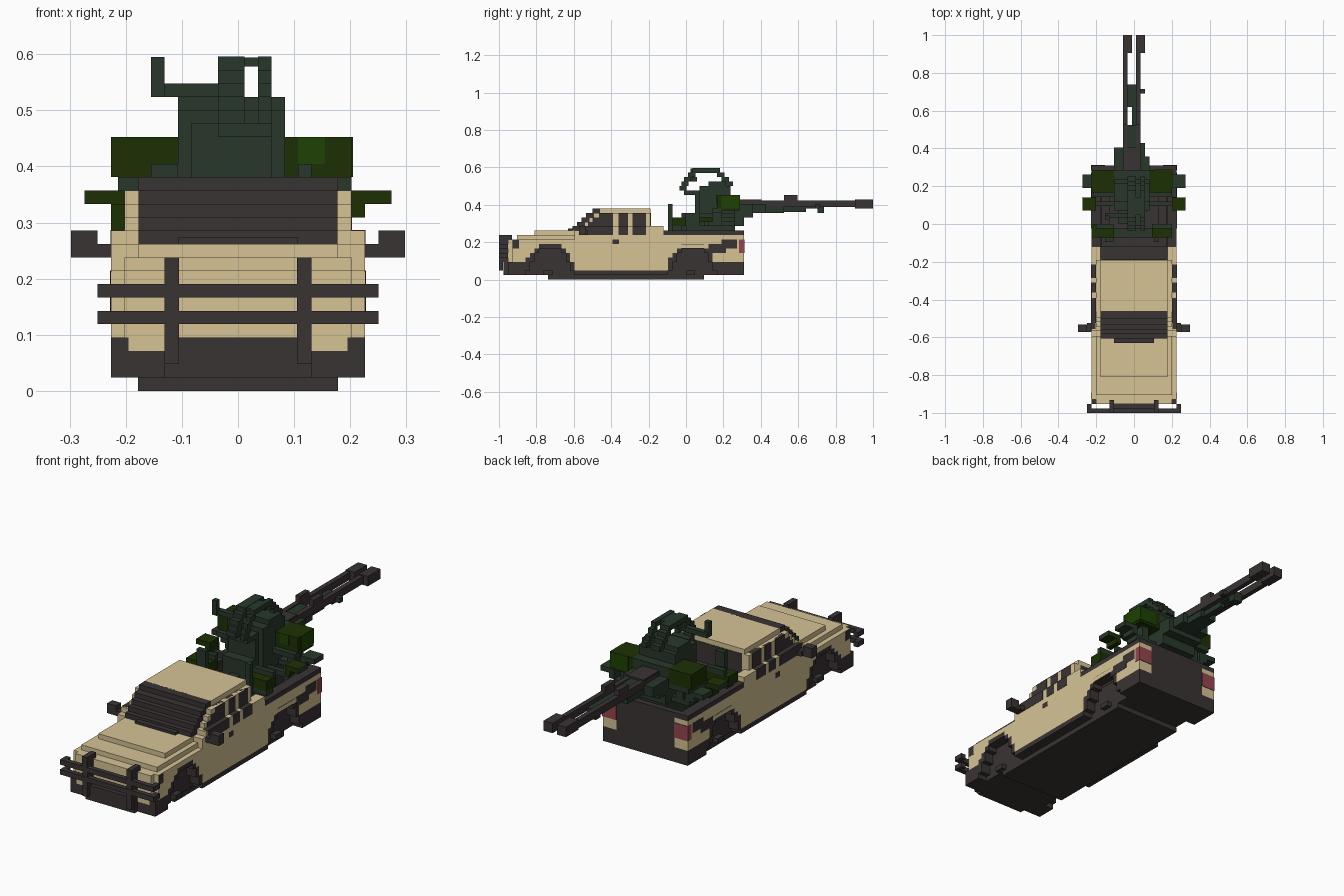
import bpy, bmesh

if "Cube" in bpy.data.objects:
    bpy.data.objects.remove(bpy.data.objects["Cube"])

U = 2 / 84  # size of one block


def material(name, rgb):
    m = bpy.data.materials.new(name)
    m.use_nodes = True
    m.diffuse_color = (*rgb, 1)
    m.node_tree.nodes["Principled BSDF"].inputs["Base Color"].default_value = (*rgb, 1)
    return m


TAN = material("sand_paint", (0.67, 0.55, 0.30))
DARK = material("dark_trim", (0.042, 0.033, 0.034))
GREEN = material("gun_green", (0.021, 0.039, 0.023))
OLIVE = material("olive_drab", (0.012, 0.030, 0.001))
BRIGHT = material("bright_green", (0.013, 0.052, 0.001))
RED = material("tail_red", (0.30, 0.06, 0.075))


def part(name, mat, boxes, mirror=False):
    """Boxes (x0, x1, y0, y1, z0, z1) in blocks; y counts from the front."""
    bm = bmesh.new()
    if mirror:
        boxes = list(boxes) + [(-b[1], -b[0], *b[2:]) for b in boxes]
    for x0, x1, y0, y1, z0, z1 in boxes:
        made = bmesh.ops.create_cube(bm, size=1)
        for v in made["verts"]:
            v.co.x = (x1 if v.co.x > 0 else x0) * U
            v.co.y = (y1 if v.co.y > 0 else y0) * U - 1
            v.co.z = (z1 if v.co.z > 0 else z0) * U
    mesh = bpy.data.meshes.new(name)
    bm.to_mesh(mesh)
    bm.free()
    mesh.materials.append(mat)
    ob = bpy.data.objects.new(name, mesh)
    bpy.context.collection.objects.link(ob)
    return ob


# Underside and dark core that shows inside the wheel arches
part("underbody", DARK, [(-7.5, 7.5, 11, 46, 0, 1)])
part("chassis", DARK, [(-7.4, 7.4, 3, 34, 1, 8), (-7.4, 7.4, 34, 54.5, 1, 7)])
part("rockers", DARK, [(7.4, 9.5, 17, 38, 1, 2)], True)
part("axles", DARK, [(7.4, 8.5, y, y + 2, 1, 2) for y in (10, 42)], True)

# Body sides, one column per block, with dark stepped flares in the arches
ARCH = [5, 6, 7, 8, 8, 8, 8, 8, 7, 6, 4]
INNER = [2, 4, 6, 7, 7, 7, 7, 7, 6, 4, 2]
panels, flares = [], []
for y in range(2, 55):
    bottom = 2 if 17 <= y < 38 else 4
    for start in (6, 38):
        if start <= y < start + 11:
            bottom = ARCH[y - start]
            flares.append((7.4, 9.5, y, y + 1, INNER[y - start], bottom))
    top = 9 if y < 17 else 11 if y < 37 else 10
    panels.append((7.4, 9.5 if y > 2 else 8.5, y, y + 1, bottom, top))
part("body_sides", TAN, panels, True)
part("arch_flares", DARK, flares, True)

# Nose and hood
part("nose", TAN, [(-7.4, 7.4, 2, 4, 4, 9)])
part("hood", TAN, [(-7.4, 7.4, 4, 18, 8, 9), (-8.5, 8.5, 4, 17, 9, 10),
                   (-7.5, 7.5, 8, 17, 10, 11)])
part("headlight_trim", DARK, [(9.4, 9.55, 3.05, 4.5, 7, 8.9)], True)

# Front bumper and bull bar
part("front_bumper", DARK, [(-5.5, 5.5, 1, 4, 1, 4), (5.5, 9.5, 2, 6, 1, 3),
                            (-9.5, -5.5, 2, 6, 1, 3)])
part("bumper_corners", DARK, [(8.2, 9.5, 2, 6, 3, 4)], True)
part("bumper_inserts", TAN, [(5.5, 8.2, 2, 4, 3, 4)], True)
part("bull_bar_rails", DARK, [(-10.5, 10.5, 0, 1, z, z + 1) for z in (5, 7)])
part("bull_bar_ends", DARK, [(9.5, 10.5, 1, 2, z, z + 1) for z in (5, 7)], True)
part("bull_bar_posts", DARK, [(4.4, 5.5, 0.9, 2.9, 4, 10), (4.4, 5.5, 0, 0.9, 8, 10),
                              (4.4, 5.5, 0.05, 0.9, 2, 5), (4.4, 5.5, 0.05, 0.9, 6, 7)], True)

# Cab: stepped layers, with a dark windshield one step ahead of the pillars
STARTS = [17, 18, 19, 20, 21.5]
WIDTHS = [9.5, 8.5, 8.5, 8.5, 7.5]
part("cab", TAN, [(-7.4, 7.4, 17, 34, 8, 11)] +
     [(-w, w, s + 1.2, 34, 11 + i, 12 + i)
      for i, (s, w) in enumerate(zip(STARTS, WIDTHS))])
part("windshield", DARK, [(-7.45, 7.45, s - 0.5, s + 1.4, 11 + i, 12 + i)
                          for i, s in enumerate(STARTS)] + [(-4.5, 4.5, 15.5, 17, 11, 11.5)])
part("cab_shoulders", TAN, [(7.5, 9.5, 34, 37, 11, 12)], True)
windows = []
for z, front in zip(range(10, 15), (18, 18.6, 20, 21, 22.5)):
    x = 9.55 if z < 12 else 8.55
    top = 12.05 if z == 11 else z + 1
    for y0, y1 in ((front, 25.6), (26.8, 29), (30, 33)):
        windows.append((x - 1, x, y0, y1, z, top))
part("side_windows", DARK, windows, True)
part("rear_window", DARK, [(-7, 7, 33.9, 34.1, 11, 15)])
part("door_handles", DARK, [(9.4, 9.55, 25.5, 27, 8, 9)], True)
part("mirrors", DARK, [(9.4, 10.5, 18, 20, 10, 11), (10.5, 12.5, 18, 19.6, 10, 12)], True)

# Cargo bed
part("bed_rims", DARK, [(7.4, 9.5, 37, 55, 10, 11)], True)
part("bed_liners", DARK, [(7.2, 7.45, 37, 54, 6.5, 10.5), (5.5, 7.3, 39, 48, 6.5, 8)], True)
part("bed_front", DARK, [(-7.4, 7.4, 34, 37, 6.5, 11)])
part("tailgate", DARK, [(-6.5, 6.5, 53.8, 55, 4, 11), (-7.4, 7.4, 53.8, 55, 10, 11)])
part("tail_corners", TAN, [(6.5, 7.45, 53.8, 55, 4, 10)], True)
part("rear_bumper", DARK, [(-9.5, 9.5, 49, 55, 1, 4)])
part("side_patches", DARK, [(9.4, 9.55, 47, 51, 6, 8), (9.4, 9.55, 50, 53.5, 7, 9)], True)
part("arch_stripes", TAN, [(9.3, 9.55, 41, 47, 7.1, 7.9)], True)
part("tail_lights", RED, [(6.5, 9.58, 53.9, 55.12, 6, 9)], True)

# Gun carriage in the bed
part("gun_pedestal", GREEN, [(-3.5, 2.5, 43, 53, 6.5, 12), (-4.5, 3.5, 45, 55, 12, 17),
                             (-3.5, 2.5, 42, 46, 11, 15)])
part("carriage_beams", GREEN, [(-8.5, 8.5, 50, 53, 12, 13), (-8.5, 8.5, 46, 47, 12, 13),
                               (-8.5, 8.5, 39, 41, 11, 12), (-1.5, 0.5, 39, 45, 11, 12)])
part("carriage_posts", GREEN, [(4.5, 5.5, 38, 39, 11, 17), (-6.5, -4.5, 38, 39, 11, 17),
                               (5.5, 7, 50, 53, 13, 16), (-7, -5.5, 50, 53, 13, 16),
                               (-8.5, -7.5, 50, 53, 13, 16)])
part("front_feet", OLIVE, [(8.4, 11.4, 45, 47.9, 14, 15)], True)
part("foot_stems", OLIVE, [(8.4, 9.5, 45, 48, 13, 14), (-9.5, -8.4, 45, 48, 12, 14)])
part("rear_feet", GREEN, [(8.4, 11.5, 50, 53, 14, 15), (8.4, 9.5, 50, 53, 13, 14)], True)
part("foot_caps", GREEN, [(11.3, 11.5, 45, 48, 14, 15)], True)
part("crew_seats", OLIVE, [(4, 8.5, 39, 42, 12, 14), (-9.5, -4.5, 39, 42, 12, 14)])
part("seat_backs", GREEN, [(4, 8.5, 41, 42, 14, 15), (-8.5, -4.5, 41, 42, 14, 15)])

# Gun body and ammunition boxes
part("gun_body", GREEN, [(-4.5, 3.5, 45, 52, 17, 21), (-4.5, 3.5, 52, 54, 17, 19),
                         (-4.5, 3.5, 54, 57, 14, 17), (-3.5, 2.5, 44, 45, 15, 20),
                         (-4.5, 3.5, 47, 51, 21, 22), (-4.5, -2.5, 57, 59, 15, 17),
                         (1.5, 2.5, 57, 60, 15, 17)])
part("box_trays", GREEN, [(3.5, 8.5, 48, 50, 15, 16), (-9, -4.5, 48, 54, 15, 16)])
part("ammo_boxes", OLIVE, [(3.5, 8.5, 49, 54, 15.5, 19), (-9.5, -4.5, 49, 54, 16, 19)])
part("ammo_box_plates", BRIGHT, [(4.5, 6.5, 48.9, 49.2, 17, 19), (8.3, 8.6, 50, 54, 16, 19),
                                 (4.5, 8.5, 53.8, 54.1, 16, 19)])

# Curved sight frame traced by single blocks, plus the shoulder hook
PATH = [(40.5, 20), (41, 21), (41.5, 22), (42.5, 23), (43.5, 24), (45, 24), (46.5, 24),
        (48, 24), (49, 23), (50, 22), (51, 21)]
part("sight_frame", GREEN, [(x0, x1, y, y + 1.6, z, z + 1.02) for y, z in PATH
                            for x0, x1 in ((-1.5, 0.5), (1.5, 2.5))] +
     [(0.4, 1.6, 44, 48, 24.3, 24.95), (-1.5, 2.5, 41.5, 44.5, 19, 20)])
part("shoulder_hook", GREEN, [(-6.5, -5.5, 43, 44, 22, 25), (-6.5, -1.5, 43.5, 44.5, 22, 23)])

# Twin barrels with flash hiders, joined by a cradle
part("barrels", DARK, [(-2.5, -1.5, 54, 80.5, 16.3, 17.8), (0.5, 1.5, 54, 80.5, 16.3, 17.8),
                       (-2.4, 1.4, 54, 59, 16.5, 18),
                       (-2.5, -1.5, 64, 67, 17.5, 19), (0.5, 1.5, 64, 67, 17.5, 19)])
part("flash_hiders", DARK, [(-2.5, -0.5, 80, 84, 16, 18), (0.5, 2.5, 80, 84, 16, 18)])
part("barrel_cradle", GREEN, [(-2.3, 1.3, 55, 64, 15, 16.5), (-1.5, 0.5, 59, 64, 16.4, 17.6),
                              (-0.5, 0.5, 64, 69, 15.2, 17), (-1.5, 0.5, 68, 73, 16, 17),
                              (-1.5, 0.5, 71.5, 73, 15, 16), (1.4, 2.5, 71, 72, 16, 17)])
